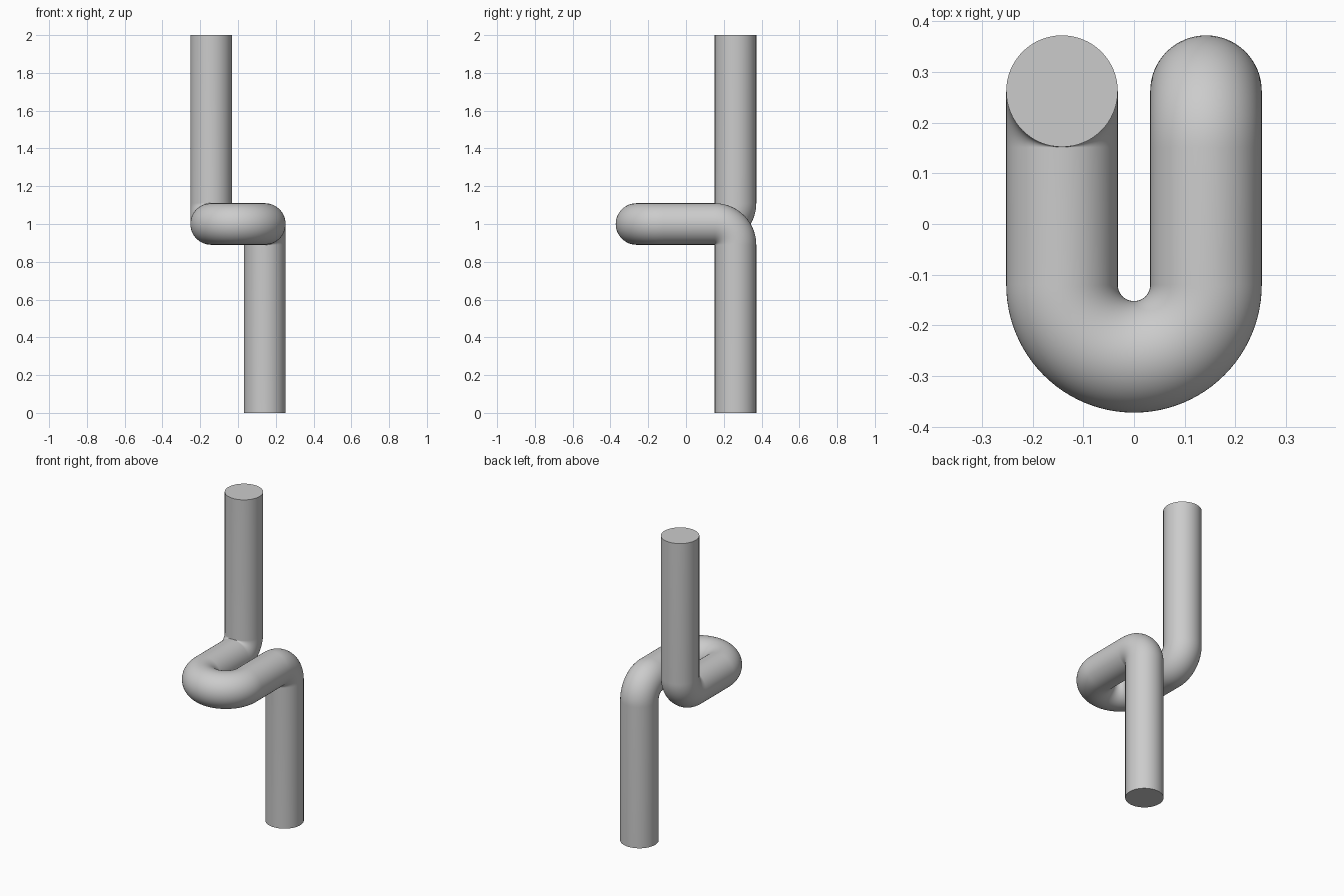
import bpy
import bmesh
from math import pi, sin, cos
from mathutils import Vector

cube = bpy.data.objects.get("Cube")
if cube:
    bpy.data.objects.remove(cube, do_unlink=True)

TUBE_R = 0.11      # pipe radius
BEND_R = 0.111     # centreline radius of the tight elbows
HALF_X = 0.142     # centreline radius of the U bend
BACK_Y = 0.262     # pipe ends
U_Y = -0.12        # centre of the U bend
MID_Z = 1.0
SIDES = 64


def arc(centre, u, v, radius, angle, steps):
    """Centreline points and tangents, starting along u and turning towards v."""
    u, v = Vector(u), Vector(v)
    result = []
    for i in range(steps + 1):
        a = angle * i / steps
        point = Vector(centre) + radius * (u * cos(a) + v * sin(a))
        result.append((point, v * cos(a) - u * sin(a)))
    return result


# Centreline: lower leg, elbow, U bend, elbow, upper leg
up = Vector((0, 0, 1))
path = [(Vector((HALF_X, BACK_Y, 0)), up)]
elbow_y = BACK_Y - BEND_R
path += arc((HALF_X, elbow_y, MID_Z - BEND_R), (0, 1, 0), (0, 0, 1), BEND_R, pi / 2, 24)
path += arc((0, U_Y, MID_Z), (1, 0, 0), (0, -1, 0), HALF_X, pi, 48)
path += arc((-HALF_X, elbow_y, MID_Z + BEND_R), (0, 0, -1), (0, 1, 0), BEND_R, pi / 2, 24)
path.append((Vector((-HALF_X, BACK_Y, 2)), up))

# Sweep a circle along the centreline without twisting
bm = bmesh.new()
rings = []
normal, previous = Vector((1, 0, 0)), up
for point, tangent in path:
    normal = previous.rotation_difference(tangent) @ normal
    side = tangent.cross(normal)
    rings.append([bm.verts.new(point + TUBE_R * (normal * cos(a) + side * sin(a)))
                  for a in (2 * pi * k / SIDES for k in range(SIDES))])
    previous = tangent

for lower, upper in zip(rings, rings[1:]):
    for k in range(SIDES):
        n = (k + 1) % SIDES
        bm.faces.new((lower[k], lower[n], upper[n], upper[k]))

# Flat end caps
bm.faces.new(rings[0][::-1])
bm.faces.new(rings[-1])

mesh = bpy.data.meshes.new("bent_pipe")
bm.to_mesh(mesh)
bm.free()
pipe = bpy.data.objects.new("bent_pipe", mesh)
bpy.context.collection.objects.link(pipe)

# Plain grey material
grey = bpy.data.materials.new("light_grey")
grey.use_nodes = True
colour = (0.6, 0.6, 0.6, 1)
grey.diffuse_color = colour
grey.node_tree.nodes["Principled BSDF"].inputs["Base Color"].default_value = colour
mesh.materials.append(grey)

# Smooth walls with sharp cap rims
bpy.ops.object.select_all(action="DESELECT")
pipe.select_set(True)
bpy.context.view_layer.objects.active = pipe
bpy.ops.object.shade_smooth_by_angle(angle=pi / 6)
